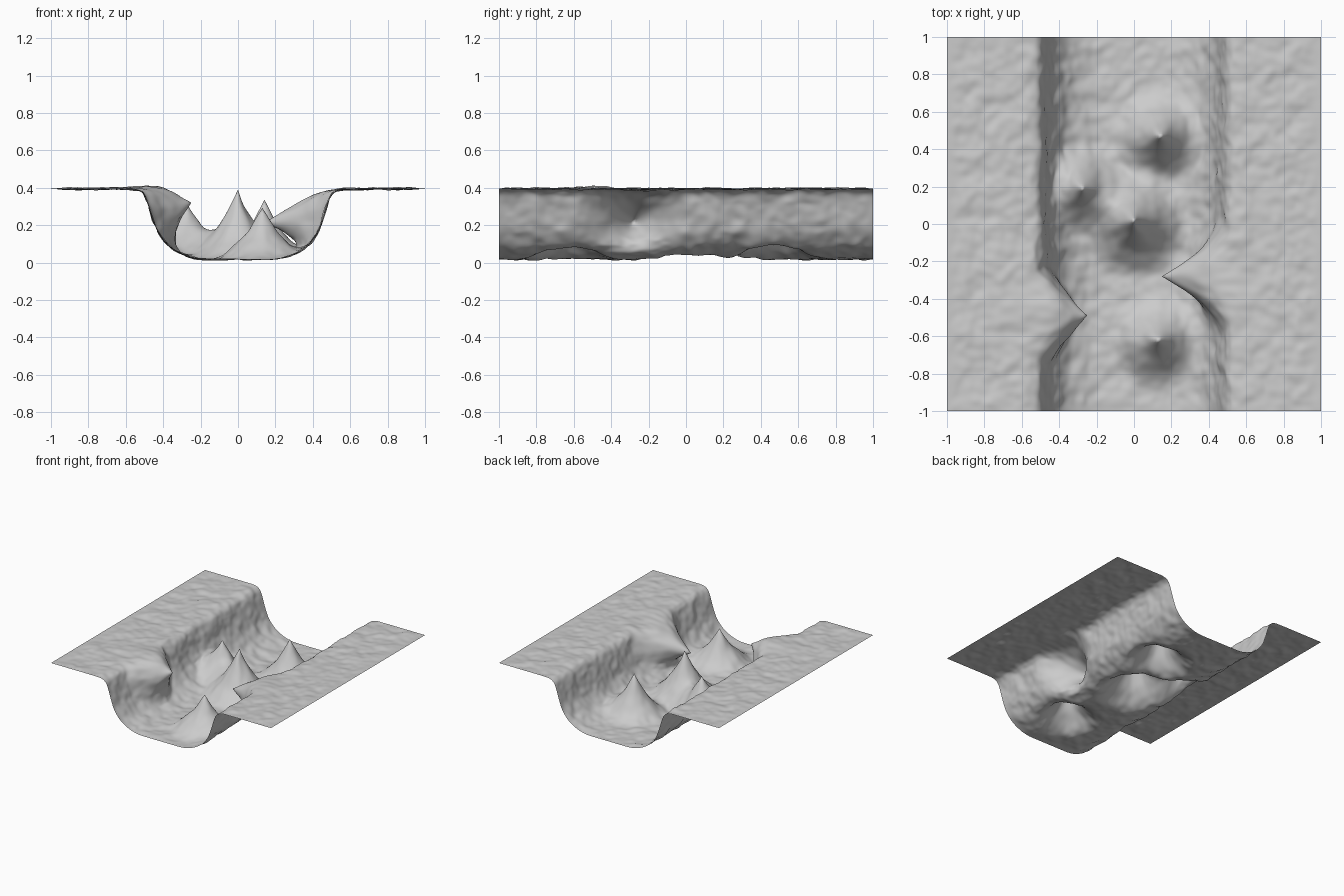
import bpy
from mathutils import Vector, noise

cube = bpy.data.objects.get("Cube")
if cube:
    bpy.data.objects.remove(cube)

ROWS = 150      # steps along the channel
SPAN = 8        # steps per profile span

# Half of the channel cross-section, from centre out to the edge (x, z)
half = [(0, .018), (.1, .018), (.2, .02), (.28, .04), (.36, .085), (.42, .155),
        (.455, .24), (.48, .32), (.505, .37), (.55, .392), (.65, .395),
        (.77, .395), (.885, .395), (1, .395)]
profile = [Vector((-x, z)) for x, z in half[:0:-1]] + [Vector(p) for p in half]


def spline(pts, steps):
    """Smooth curve through the points."""
    ext = [2 * pts[0] - pts[1]] + pts + [2 * pts[-1] - pts[-2]]
    out = []
    for a, b, c, d in zip(ext, ext[1:], ext[2:], ext[3:]):
        for i in range(steps):
            t = i / steps
            out.append(.5 * (2 * b + (c - a) * t + (2 * a - 5 * b + 4 * c - d) * t * t
                             + (3 * b - a - 3 * c + d) * t ** 3))
    return out + [pts[-1]]


section = spline(profile, SPAN)
cols = len(section)
base = [Vector((p.x, -1 + 2 * j / ROWS, p.y)) for j in range(ROWS + 1) for p in section]

# Pulled peaks: root on the sheet, tip, reach, falloff power
peaks = [
    ((0, .02, .02), (0, .02, .39), .32, 1.9),            # centre spike
    ((.14, .47, .02), (.14, .47, .33), .27, 1.8),        # back spike
    ((.13, -.62, .02), (.13, -.62, .29), .27, 1.8),      # front spike
    ((-.27, .19, .04), (-.27, .19, .32), .27, 1.8),      # side spike
    ((.465, -.28, .26), (.15, -.28, .22), .31, 1.8),     # wall spike
    ((-.46, -.49, .27), (-.25, -.49, .32), .27, 1.3),    # wall bulge
]

# Pull each peak out of the sheet
verts = [v.copy() for v in base]
for root, tip, reach, power in peaks:
    root = min(base, key=lambda v: (v - Vector(root)).length_squared)
    pull = Vector(tip) - root
    for v, b in zip(verts, base):
        d = (b - root).length / reach
        if d < 1:
            v += pull * (1 - d) ** power

# Gentle ground roughness, fading out at the outer border
for v, b in zip(verts, base):
    fade = min(1, (1 - abs(b.x)) / .08, (1 - abs(b.y)) / .05)
    rough = noise.noise_vector(b * 9) * .6 + noise.noise_vector(b * 18) * .4
    v += Vector((rough.x, 0, rough.z)) * .016 * max(0, fade)
    v.z = max(v.z, 0)

faces = [(j * cols + i, j * cols + i + 1, (j + 1) * cols + i + 1, (j + 1) * cols + i)
         for j in range(ROWS) for i in range(cols - 1)]

mesh = bpy.data.meshes.new("trench_ground")
mesh.from_pydata(verts, [], faces)
mesh.shade_smooth()
ground = bpy.data.objects.new("trench_ground", mesh)
bpy.context.collection.objects.link(ground)

# Plain pale grey
grey = bpy.data.materials.new("pale_grey")
grey.use_nodes = True
colour = (.6, .6, .6, 1)
grey.diffuse_color = colour
grey.node_tree.nodes["Principled BSDF"].inputs["Base Color"].default_value = colour
mesh.materials.append(grey)
